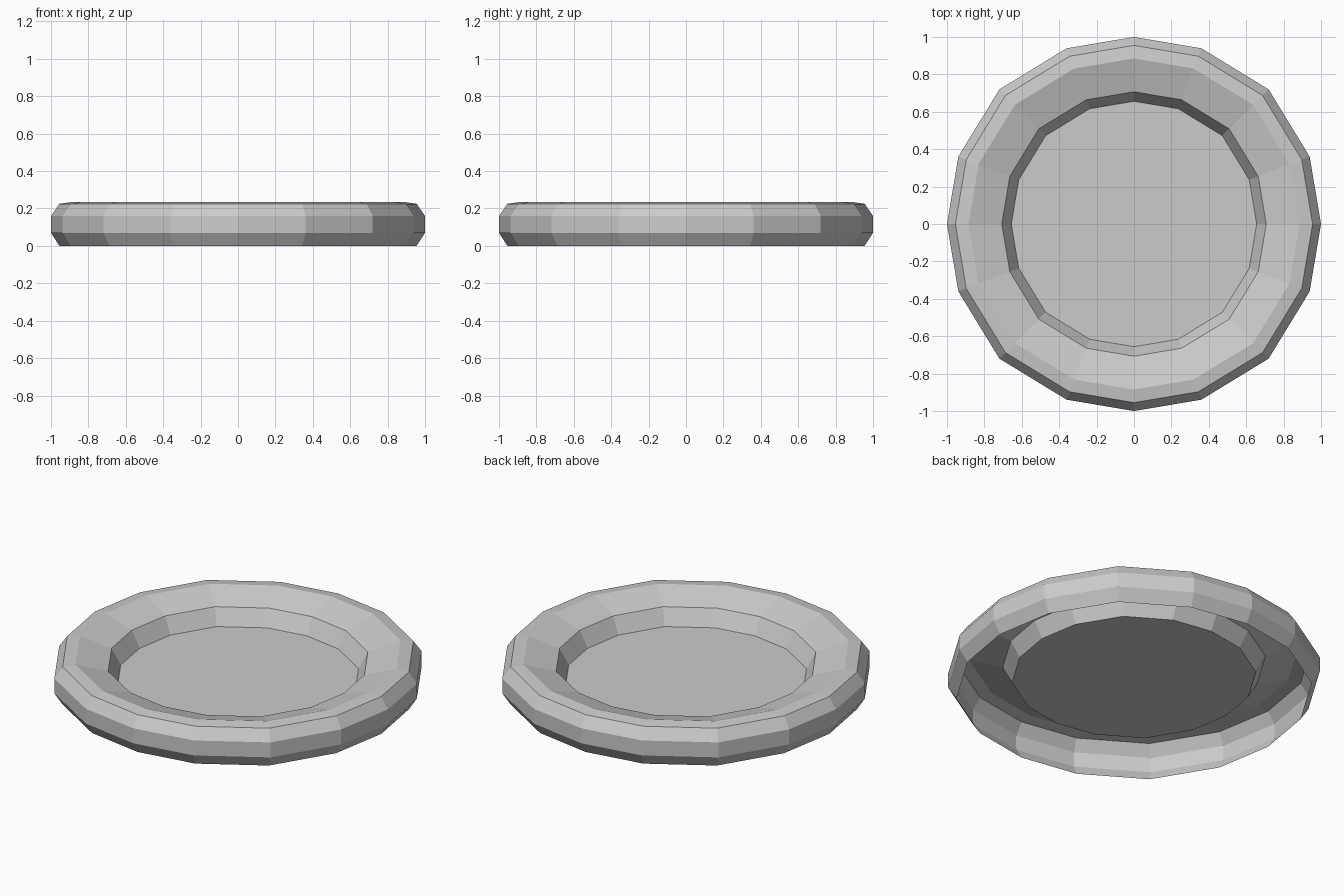
import bpy
import bmesh
from math import cos, sin, radians

cube = bpy.data.objects.get("Cube")
if cube:
    bpy.data.objects.remove(cube)

# One plain grey for the whole dish
grey = bpy.data.materials.new("plain_grey")
grey.use_nodes = True
colour = (0.6, 0.6, 0.6, 1)
grey.diffuse_color = colour
grey.node_tree.nodes["Principled BSDF"].inputs["Base Color"].default_value = colour

# Slightly squared sixteen-sided outline: (angle in degrees, radius factor) per quarter
QUARTER = [(0, 1.0), (21, 1.006), (45, 1.018), (69, 1.006)]
OUTLINE = [(radians(a + 90 * q), f) for q in range(4) for a, f in QUARTER]

# Shell profile (radius, height): outer foot, rounded wall, lip, inner slope, floor
PROFILE = [(0.955, 0.0), (1.0, 0.07), (1.0, 0.16), (0.955, 0.225),
           (0.885, 0.235), (0.707, 0.18), (0.656, 0.084)]

bm = bmesh.new()
rings = [[bm.verts.new((r * f * cos(a), r * f * sin(a), z)) for a, f in OUTLINE]
         for r, z in PROFILE]

# Wall bands between neighbouring rings, left open underneath
n = len(OUTLINE)
for low, high in zip(rings, rings[1:]):
    for i in range(n):
        j = (i + 1) % n
        bm.faces.new((low[i], low[j], high[j], high[i]))

# Flat floor of the dish
bm.faces.new(rings[-1])

mesh = bpy.data.meshes.new("dish")
bm.to_mesh(mesh)
bm.free()
mesh.materials.append(grey)
dish = bpy.data.objects.new("dish", mesh)
bpy.context.collection.objects.link(dish)
